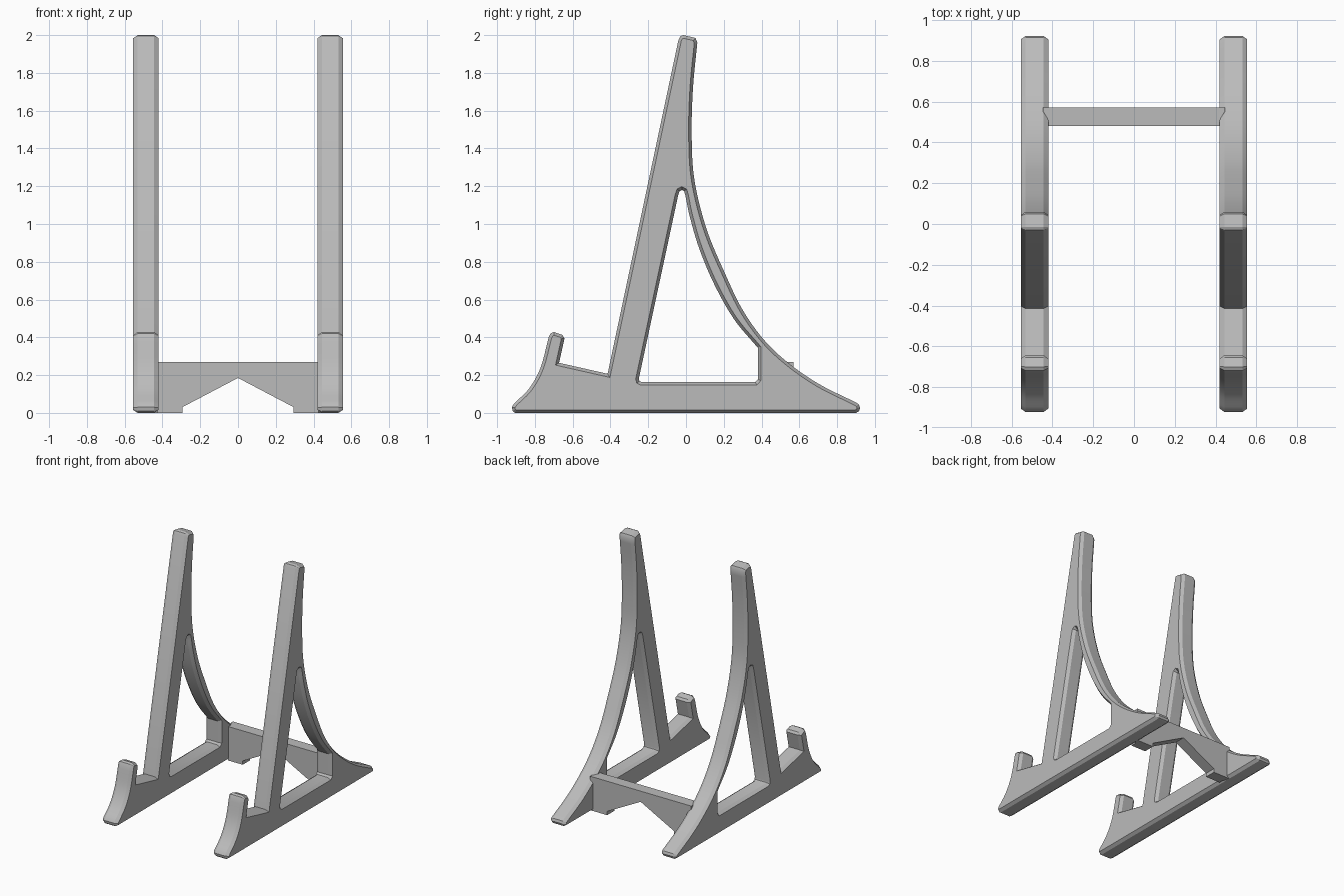
import bpy, bmesh
from mathutils import Vector

cube = bpy.data.objects.get("Cube")
if cube:
    bpy.data.objects.remove(cube, do_unlink=True)

grey = bpy.data.materials.new("plain grey")
grey.use_nodes = True
grey.diffuse_color = (0.5, 0.5, 0.5, 1)
grey.node_tree.nodes["Principled BSDF"].inputs["Base Color"].default_value = (0.5, 0.5, 0.5, 1)


def curve(points, steps=6):
    """Smooth path through the points (Catmull-Rom)."""
    p = [Vector(q) for q in points]
    p = [2 * p[0] - p[1]] + p + [2 * p[-1] - p[-2]]
    out = []
    for a, b, c, d in zip(p, p[1:], p[2:], p[3:]):
        for i in range(steps):
            t = i / steps
            out.append(0.5 * (2 * b + (c - a) * t + (2 * a - 5 * b + 4 * c - d) * t * t
                              + (3 * b - a - 3 * c + d) * t ** 3))
    return out + [p[-2]]


def offset(loop, d):
    """Move a closed counter-clockwise loop inward by d."""
    out = []
    for i, p in enumerate(loop):
        e1 = (p - loop[i - 1]).normalized()
        e2 = (loop[(i + 1) % len(loop)] - p).normalized()
        n1, n2 = Vector((-e1.y, e1.x)), Vector((-e2.y, e2.x))
        out.append(p + (n1 + n2) * d / max(1 + n1.dot(n2), 0.3))
    return out


def finish(bm, name, mirror=False):
    bmesh.ops.recalc_face_normals(bm, faces=bm.faces[:])
    mesh = bpy.data.meshes.new(name)
    bm.to_mesh(mesh)
    bm.free()
    mesh.materials.append(grey)
    obj = bpy.data.objects.new(name, mesh)
    bpy.context.collection.objects.link(obj)
    bpy.ops.object.select_all(action='DESELECT')
    obj.select_set(True)
    bpy.context.view_layer.objects.active = obj
    bpy.ops.object.shade_smooth_by_angle(angle=0.5)
    if mirror:
        obj.modifiers.new("mirror", 'MIRROR')
    return obj


def prism(name, points, direction, mirror=False):
    bm = bmesh.new()
    face = bm.faces.new([bm.verts.new(p) for p in points])
    new = bmesh.ops.extrude_face_region(bm, geom=[face])["geom"]
    bmesh.ops.translate(bm, vec=direction,
                        verts=[v for v in new if isinstance(v, bmesh.types.BMVert)])
    return finish(bm, name, mirror)


# Side frame profile in (y, z), counter-clockwise
rear_edge = curve([(0.90, 0.055), (0.70, 0.155), (0.535, 0.27), (0.41, 0.39), (0.30, 0.545),
                   (0.21, 0.73), (0.11, 0.97), (0.045, 1.23), (0.03, 1.47), (0.037, 1.72),
                   (0.06, 1.96)])
front_edge = curve([(-0.727, 0.40), (-0.77, 0.24), (-0.83, 0.13), (-0.91, 0.05)])
rear_tip = [(-0.905, 0), (0.90, 0), (0.915, 0.008), (0.922, 0.025), (0.915, 0.045)]
arm_and_hook = [(0.05, 1.985), (-0.015, 2), (-0.03, 1.994), (-0.04, 1.975),
                (-0.415, 0.207), (-0.672, 0.265), (-0.643, 0.395), (-0.655, 0.413),
                (-0.70, 0.428), (-0.718, 0.42)]
front_tip = [(-0.922, 0.03), (-0.918, 0.01)]
outline = [Vector(p) for p in [*rear_tip, *rear_edge, *arm_and_hook, *front_edge, *front_tip]]

# Window opening in the frame
strut_edge = curve([(0.38, 0.345), (0.255, 0.495), (0.15, 0.68), (0.07, 0.87),
                    (0.02, 1.04), (-0.003, 1.15)])
window = [Vector(p) for p in [(-0.235, 0.163), (0.367, 0.163), (0.38, 0.177), *strut_edge,
                              (-0.01, 1.174), (-0.022, 1.18), (-0.034, 1.174),
                              (-0.042, 1.15), (-0.25, 0.18), (-0.247, 0.169)]]

# Side frames with chamfered edges
inner, outer, chamfer, inset = 0.42, 0.555, 0.024, 0.016
bm = bmesh.new()
cap_edges = {inner: [], outer: []}
for loop, d in ((outline, inset), (window, -inset)):
    small = offset(loop, d)
    rings = [(inner, small), (inner + chamfer, loop), (outer - chamfer, loop), (outer, small)]
    rows = [[bm.verts.new((x, p.x, p.y)) for p in ring] for x, ring in rings]
    for a, b in zip(rows, rows[1:]):
        for i in range(len(a)):
            bm.faces.new((a[i - 1], a[i], b[i], b[i - 1]))
    for x, row in ((inner, rows[0]), (outer, rows[-1])):
        cap_edges[x] += [bm.edges.get((row[i - 1], row[i])) for i in range(len(row))]
for x, edges in cap_edges.items():
    bmesh.ops.triangle_fill(bm, edges=edges, use_beauty=True, normal=(1, 0, 0))
finish(bm, "side_frame", mirror=True)

# Crossbar with a peaked notch underneath
half = [(0.425, 0.27), (0.425, 0), (0.295, 0), (0.295, 0.03)]
bar = half + [(0, 0.185)] + [(-x, z) for x, z in reversed(half)]
prism("crossbar", [(x, 0.48, z) for x, z in bar], (0, 0.09, 0))

# Dovetail keys at the crossbar ends
key = [(0.415, 0.505), (0.445, 0.55), (0.445, 0.57), (0.415, 0.57)]
prism("dovetail_key", [(x, y, 0) for x, y in key], (0, 0, 0.27), mirror=True)
